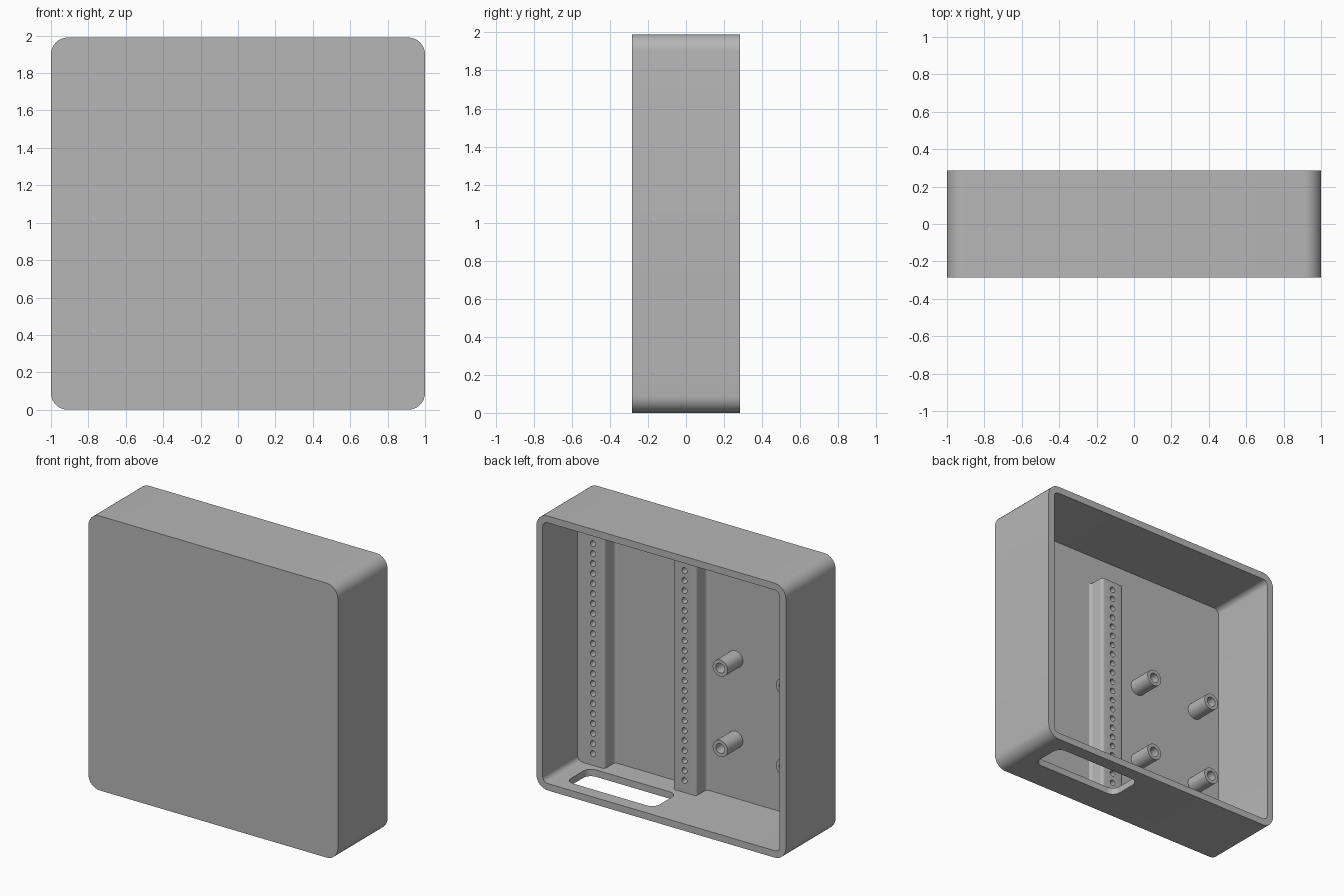
import bpy
import bmesh
from math import sin, cos, pi, radians
from mathutils import Vector, Matrix

if "Cube" in bpy.data.objects:
    bpy.data.objects.remove(bpy.data.objects["Cube"], do_unlink=True)

grey = bpy.data.materials.new("matte grey")
grey.use_nodes = True
grey.diffuse_color = (0.47, 0.47, 0.47, 1)
grey.node_tree.nodes["Principled BSDF"].inputs["Base Color"].default_value = (0.47, 0.47, 0.47, 1)

HEIGHT, DEPTH, WALL = 1.99, 0.285, 0.05
FLOOR = -DEPTH + WALL
RAIL_TOP = -0.116


def arc(cx, cy, r, start, end, steps=8):
    """Points along an arc, angles in degrees."""
    angles = [radians(start + (end - start) * i / steps) for i in range(steps + 1)]
    return [(cx + r * cos(a), cy + r * sin(a)) for a in angles]


def rounded_rect(x0, x1, y0, y1, r):
    return (arc(x1 - r, y1 - r, r, 0, 90) + arc(x0 + r, y1 - r, r, 90, 180)
            + arc(x0 + r, y0 + r, r, 180, 270) + arc(x1 - r, y0 + r, r, 270, 360))


def finish(name, bm):
    bmesh.ops.recalc_face_normals(bm, faces=bm.faces)
    mesh = bpy.data.meshes.new(name)
    bm.to_mesh(mesh)
    bm.free()
    mesh.materials.append(grey)
    obj = bpy.data.objects.new(name, mesh)
    bpy.context.collection.objects.link(obj)
    return obj


def prism(name, outline, axis, start, end):
    """Extrude an (x, z) outline along y, or an (x, y) outline along z."""
    bm = bmesh.new()
    place = (lambda p: (p[0], start, p[1])) if axis == "y" else (lambda p: (p[0], p[1], start))
    face = bm.faces.new([bm.verts.new(place(p)) for p in outline])
    new = bmesh.ops.extrude_face_region(bm, geom=[face])["geom"]
    shift = Vector((0, end - start, 0)) if axis == "y" else Vector((0, 0, end - start))
    bmesh.ops.translate(bm, verts=[v for v in new if isinstance(v, bmesh.types.BMVert)], vec=shift)
    return finish(name, bm)


def pegs(name, spots, r, y0, y1, sides):
    """Cylinders along y, one at each (x, z) spot."""
    bm = bmesh.new()
    for x, z in spots:
        bmesh.ops.create_cone(bm, cap_ends=True, segments=sides, radius1=r, radius2=r, depth=y1 - y0,
                              matrix=Matrix.Translation((x, (y0 + y1) / 2, z)) @ Matrix.Rotation(pi / 2, 4, "X"))
    return finish(name, bm)


def cut(obj, cutter):
    """Subtract the cutter and discard it."""
    cutter.hide_render = True
    mod = obj.modifiers.new("cut", "BOOLEAN")
    mod.operation, mod.solver, mod.object = "DIFFERENCE", "EXACT", cutter
    bpy.context.view_layer.update()
    graph = bpy.context.evaluated_depsgraph_get()
    mesh = bpy.data.meshes.new_from_object(obj.evaluated_get(graph))
    obj.modifiers.clear()
    obj.data = mesh
    bpy.data.objects.remove(cutter, do_unlink=True)


# Shell: rounded box, open at the back, with a cable slot in the bottom wall
shell = prism("enclosure_shell", rounded_rect(-1, 1, 0, HEIGHT, 0.09), "y", -DEPTH, DEPTH)
cut(shell, prism("cavity_cutter", rounded_rect(-1 + WALL, 1 - WALL, WALL, HEIGHT - WALL, 0.04),
                 "y", FLOOR, DEPTH + 0.1))
cut(shell, prism("slot_cutter", rounded_rect(0.12, 0.83, -0.07, 0.19, 0.06), "z", -0.1, 0.1))


# Rails: rounded upper edges and coved feet, with a row of holes
def rail_side(x, sign):
    """Side profile from the floor up to the top of the rail."""
    r, base = 0.022, FLOOR
    cove = [(x + sign * (r - r * sin(a)), base + r - r * cos(a))
            for a in [i * pi / 12 for i in range(7)]]
    edge = [(x - sign * (r - r * cos(a)), RAIL_TOP - r + r * sin(a))
            for a in [i * pi / 12 for i in range(7)]]
    return cove + edge


hole_heights = [0.136 + 0.0725 * i for i in range(22)]
wall_side = [(0.96, FLOOR), (0.96, RAIL_TOP)]
rails = {
    "outer_rail": (0.828, rail_side(0.734, -1), wall_side),
    "inner_rail": (0.094, rail_side(0.0, -1), rail_side(0.188, 1)),
}
for name, (hole_x, right, left) in rails.items():
    outline = [(x, y - 0.01 if y <= FLOOR + 1e-6 else y) for x, y in right + left[::-1]]
    rail = prism(name, outline, "z", WALL - 0.005, 1.72)
    spots = [(hole_x, z) for z in hole_heights]
    cut(rail, pegs(name + "_holes", spots, 0.021, RAIL_TOP - 0.08, RAIL_TOP + 0.05, 16))

# Standoffs: four hollow mounting posts
for side, x in (("left", -0.232), ("right", -0.74)):
    for level, z in (("upper", 1.06), ("lower", 0.477)):
        name = f"{level}_{side}_standoff"
        post = pegs(name, [(x, z)], 0.06, FLOOR - 0.01, -0.06, 32)
        cut(post, pegs(name + "_bore", [(x, z)], 0.035, -0.18, 0.0, 24))

# Smooth the curved parts and keep the edges sharp
parts = [o for o in bpy.context.collection.objects if o.type == "MESH" and grey.name in o.data.materials]
for obj in bpy.context.selected_objects:
    obj.select_set(False)
for obj in parts:
    obj.select_set(True)
bpy.context.view_layer.objects.active = shell
bpy.ops.object.shade_smooth_by_angle(angle=radians(30))
